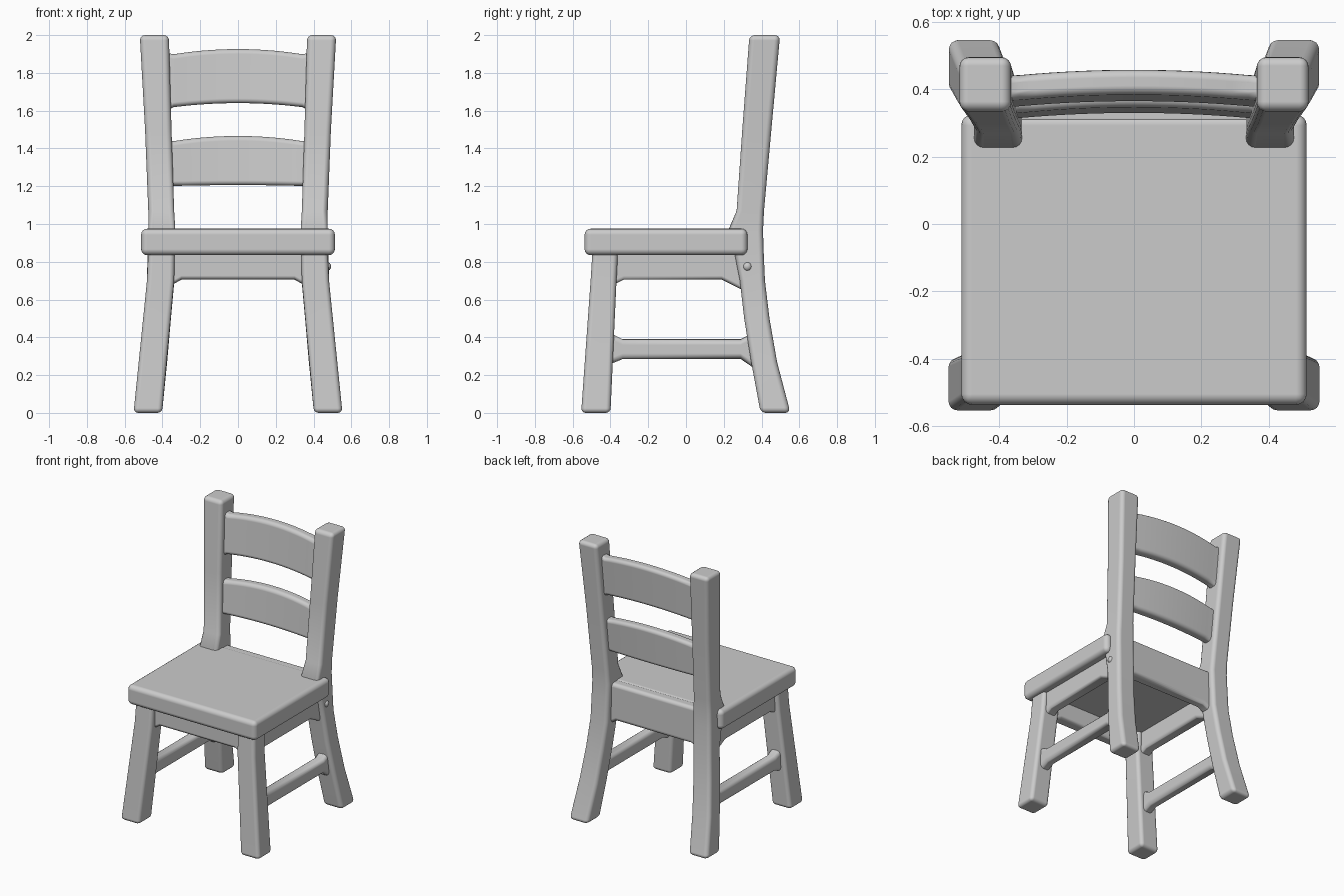
import bpy, bmesh
from mathutils import Vector

if "Cube" in bpy.data.objects:
    bpy.data.objects.remove(bpy.data.objects["Cube"])


def loft(name, rings, bevel=0.025, mirror=False):
    """Skin four-cornered rings into a closed bar with rounded edges."""
    bm = bmesh.new()
    loops = [[bm.verts.new(p) for p in ring] for ring in rings]
    for a, b in zip(loops, loops[1:]):
        for i in range(4):
            j = (i + 1) % 4
            bm.faces.new((a[i], a[j], b[j], b[i]))
    bm.faces.new(loops[0])
    bm.faces.new(loops[-1])
    bmesh.ops.recalc_face_normals(bm, faces=bm.faces)
    for f in bm.faces:
        f.smooth = True
    mesh = bpy.data.meshes.new(name)
    bm.to_mesh(mesh)
    bm.free()
    ob = bpy.data.objects.new(name, mesh)
    bpy.context.collection.objects.link(ob)
    bev = ob.modifiers.new("round", 'BEVEL')
    bev.width, bev.segments = bevel, 4
    bev.limit_method, bev.angle_limit = 'ANGLE', 0.9
    bev.harden_normals = True
    if mirror:
        m = ob.modifiers.new("mirror", 'MIRROR')
        m.use_mirror_merge = False
    return ob


def ring_z(z, x0, x1, y0, y1):
    return [(x0, y0, z), (x1, y0, z), (x1, y1, z), (x0, y1, z)]


def ring_y(y, x0, x1, z0, z1):
    return [(x0, y, z0), (x1, y, z0), (x1, y, z1), (x0, y, z1)]


def ring_x(x, y0, y1, z0, z1, lean=0.0):
    s = lean * (z1 - z0)
    return [(x, y0, z0), (x, y1, z0), (x, y1 + s, z1), (x, y0 + s, z1)]


# Seat board
loft("seat", [ring_z(0.835, -0.513, 0.513, -0.537, 0.325),
              ring_z(0.975, -0.513, 0.513, -0.537, 0.325)], 0.032)

# Splayed front legs
loft("front_leg", [ring_z(0.0, 0.402, 0.553, -0.555, -0.40),
                   ring_z(0.70, 0.338, 0.482, -0.505, -0.368),
                   ring_z(0.86, 0.335, 0.475, -0.495, -0.36)], 0.025, True)

# Back legs running up into the leaning posts, swelling where they meet the seat
loft("back_post", [ring_z(0.0, 0.402, 0.553, 0.395, 0.553),
                   ring_z(0.27, 0.375, 0.525, 0.345, 0.482),
                   ring_z(0.50, 0.355, 0.50, 0.308, 0.442),
                   ring_z(0.70, 0.337, 0.482, 0.285, 0.418),
                   ring_z(0.88, 0.334, 0.478, 0.25, 0.41),
                   ring_z(0.97, 0.332, 0.475, 0.225, 0.408),
                   ring_z(1.07, 0.338, 0.475, 0.268, 0.413),
                   ring_z(1.50, 0.352, 0.492, 0.298, 0.452),
                   ring_z(2.0, 0.366, 0.52, 0.336, 0.498)], 0.028, True)

# Aprons under the seat, thickening into the legs
loft("front_apron", [ring_x(x, -0.465, -0.385, z, 0.86) for x, z in
                     ((-0.38, 0.66), (-0.30, 0.705), (0.30, 0.705), (0.38, 0.66))], 0.02)
loft("side_apron", [ring_y(y, 0.37, 0.452, z, 0.86) for y, z in
                    ((-0.42, 0.66), (-0.33, 0.705), (0.19, 0.705), (0.33, 0.635))], 0.02, True)
loft("back_rail", [ring_x(x, 0.29, 0.372, z, 0.97) for x, z in
                   ((-0.38, 0.66), (-0.30, 0.705), (0.30, 0.705), (0.38, 0.66))], 0.025)

# Side stretchers between front and back legs
loft("side_stretcher", [ring_y(y, 0.405, 0.485, z0, z1) for y, z0, z1 in
                        ((-0.42, 0.25, 0.43), (-0.335, 0.285, 0.39),
                         (0.29, 0.285, 0.39), (0.37, 0.23, 0.43))], 0.028, True)


# Arched slats, bowed backwards in plan
def slat(name, y, z0, z1, rise_low, rise_high):
    rings = []
    n = 16
    for i in range(n + 1):
        t = -1 + 2 * i / n
        b = 1 - t * t
        flare = 0.02 if i in (0, n) else 0.0
        yc = y - 0.008 + 0.02 * b
        rings.append(ring_x(t * 0.39, yc - 0.037, yc + 0.037,
                            z0 + rise_low * b - flare, z1 + rise_high * b + flare, 0.08))
    loft(name, rings, 0.025)


slat("upper_slat", 0.388, 1.612, 1.89, 0.028, 0.036)
slat("lower_slat", 0.353, 1.20, 1.43, 0.006, 0.036)

# Small peg head on the right back post
bpy.ops.mesh.primitive_uv_sphere_add(segments=16, ring_count=8, radius=0.025,
                                     location=(0.468, 0.325, 0.775))
bpy.context.object.name = "peg"
bpy.ops.object.shade_smooth()
